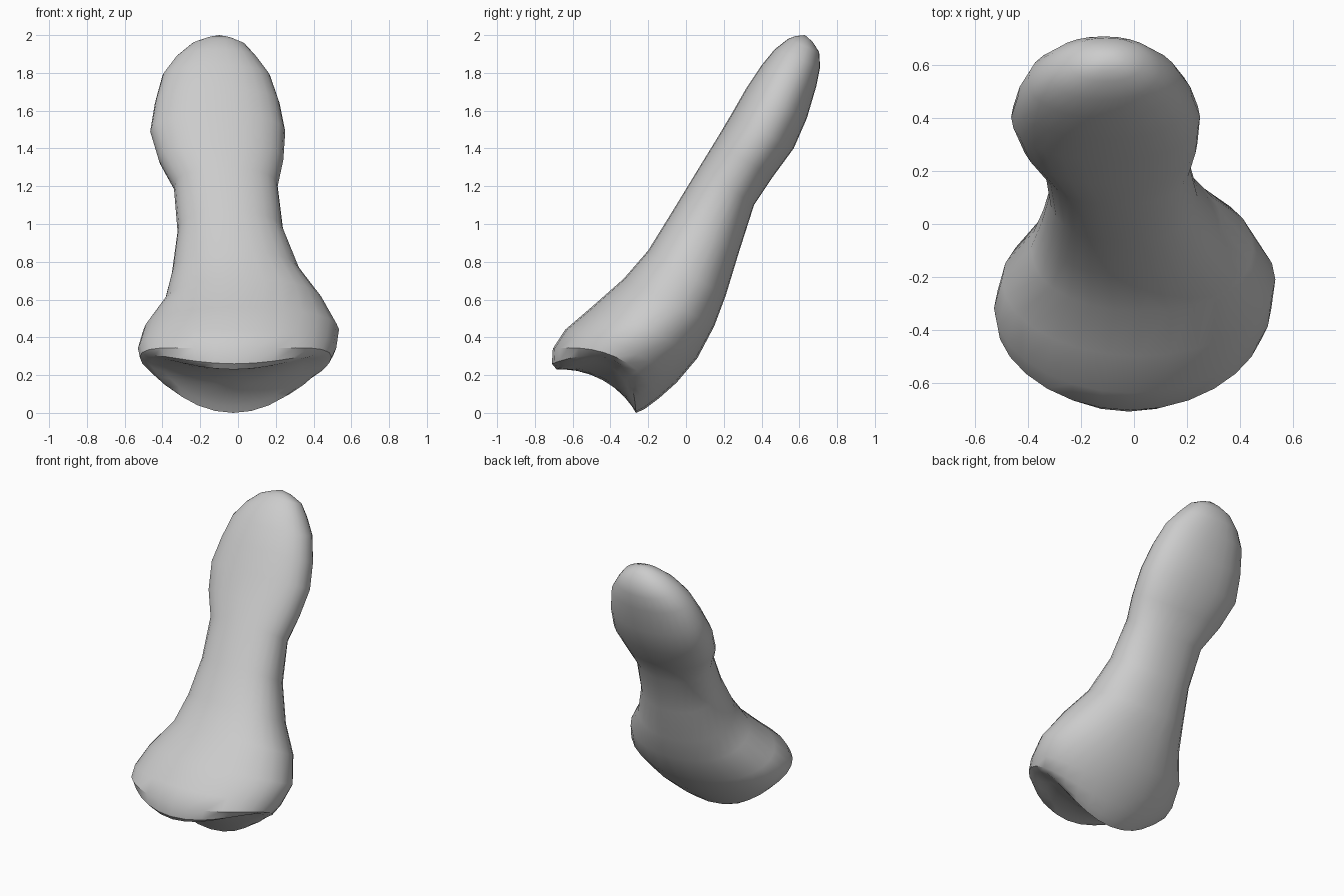
import bpy, bmesh, math
from mathutils import Vector

if "Cube" in bpy.data.objects:
    bpy.data.objects.remove(bpy.data.objects["Cube"], do_unlink=True)

SIDES = 28
AXIS = Vector((0, 0.52, 0.855))

# Sections along the shaft: front y, z; back y, z; right x, left x; lift of the sides
SECTIONS = [
    (-.685, .23, -.265, .00, -.46, .41, .18),
    (-.71, .26, -.22, .02, -.49, .45, .16),
    (-.705, .34, -.14, .08, -.52, .495, .10),
    (-.64, .44, -.05, .16, -.53, .52, .05),
    (-.50, .56, .06, .29, -.50, .535, .02),
    (-.33, .71, .15, .46, -.39, .45, 0),
    (-.20, .86, .21, .62, -.35, .33, 0),
    (-.07, 1.07, .28, .85, -.32, .24, 0),
    (.07, 1.30, .36, 1.10, -.34, .21, 0),
    (.15, 1.43, .46, 1.25, -.42, .24, 0),
    (.24, 1.58, .57, 1.40, -.465, .25, 0),
    (.32, 1.72, .64, 1.56, -.44, .22, 0),
    (.40, 1.84, .69, 1.73, -.40, .17, 0),
    (.47, 1.925, .71, 1.83, -.33, .10, 0),
    (.54, 1.98, .705, 1.91, -.25, .04, 0),
    (.58, 1.995, .67, 1.965, -.17, -.03, 0),
]


def rounded(t, power):
    return math.copysign(abs(t) ** power, t)


def section_ring(bm, section, scale=1.0, sink=0.0):
    fy, fz, by, bz, right, left, lift = section
    front, back = Vector((0, fy, fz)), Vector((0, by, bz))
    middle = (front + back) / 2 + Vector(((right + left) / 2, 0, 0))
    depth = (back - front) / 2
    # The base is elliptical, the shaft a little squarer
    power = 1.0 if lift else .92
    ring = []
    for i in range(SIDES):
        a = math.tau * i / SIDES
        u, v = rounded(math.cos(a), power), rounded(math.sin(a), power)
        p = middle + scale * (Vector((u * (left - right) / 2, 0, 0)) + v * depth)
        ring.append(bm.verts.new(p + AXIS * (lift * (u * scale) ** 2 + sink)))
    return ring


def bridge(bm, a, b):
    for i in range(SIDES):
        j = (i + 1) % SIDES
        bm.faces.new((a[i], a[j], b[j], b[i]))


def close(bm, ring, point):
    tip = bm.verts.new(point)
    for i in range(SIDES):
        bm.faces.new((ring[i], ring[(i + 1) % SIDES], tip))


bm = bmesh.new()
rings = [section_ring(bm, s) for s in SECTIONS]

# Shaft, flared base and rounded head
for lower, upper in zip(rings, rings[1:]):
    bridge(bm, lower, upper)
close(bm, rings[-1], (-.1, .63, 2.0))

# Saddle-shaped joint surface under the base
previous = rings[0]
for scale, sink in ((.85, .02), (.6, .045), (.3, .062)):
    ring = section_ring(bm, SECTIONS[0], scale, sink)
    bridge(bm, previous, ring)
    previous = ring
close(bm, previous, (-.025, -.44, .173))

bmesh.ops.recalc_face_normals(bm, faces=bm.faces)
mesh = bpy.data.meshes.new("bone")
bm.to_mesh(mesh)
bm.free()
bone = bpy.data.objects.new("bone", mesh)
bpy.context.collection.objects.link(bone)

# Plain light grey
grey = bpy.data.materials.new("light_grey")
grey.use_nodes = True
colour = (.6, .6, .6, 1)
grey.diffuse_color = colour
grey.node_tree.nodes["Principled BSDF"].inputs["Base Color"].default_value = colour
mesh.materials.append(grey)

bpy.ops.object.select_all(action='DESELECT')
bone.select_set(True)
bpy.context.view_layer.objects.active = bone
bpy.ops.object.shade_smooth_by_angle(angle=math.radians(35))
